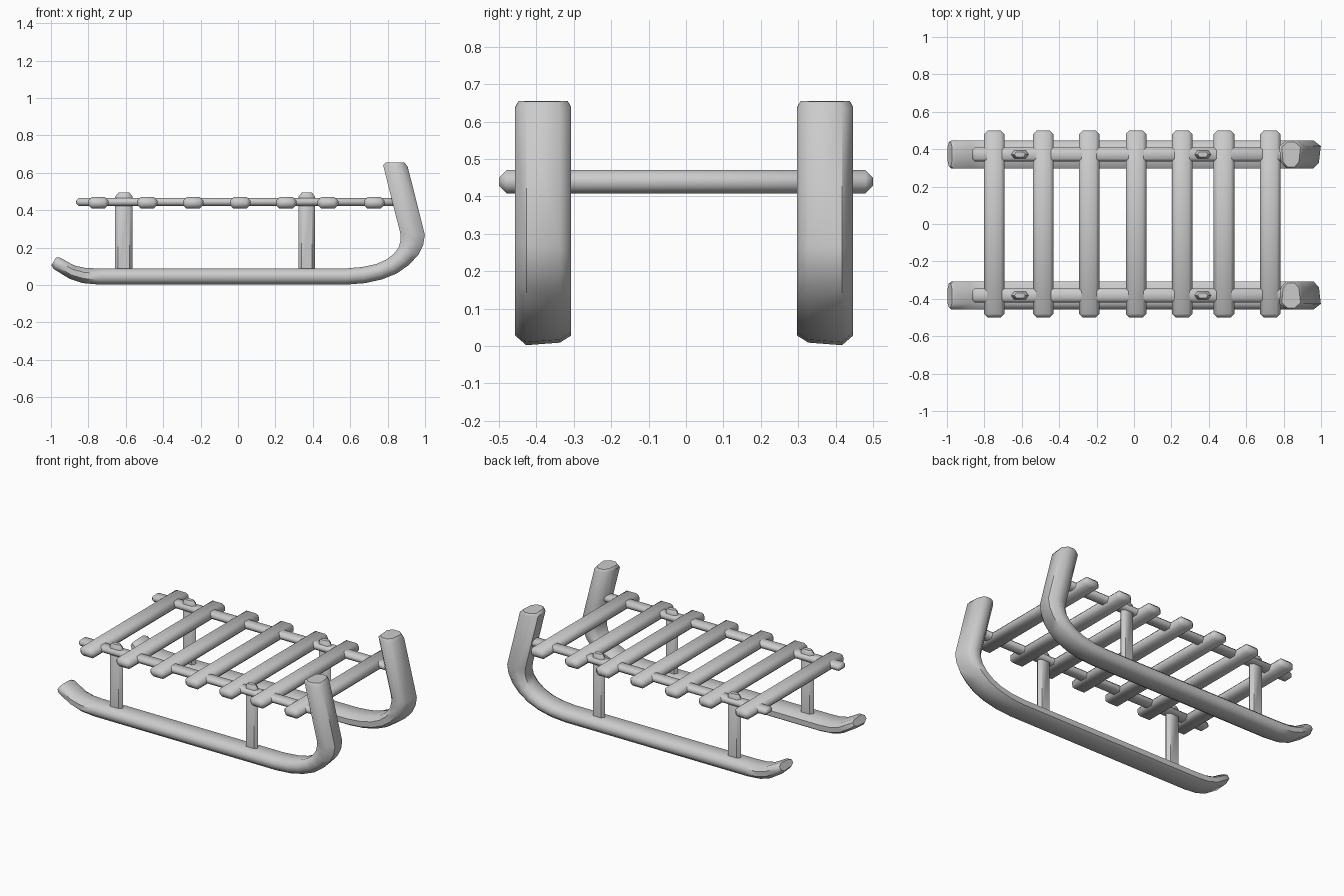
import bpy, bmesh, math

if "Cube" in bpy.data.objects:
    bpy.data.objects.remove(bpy.data.objects["Cube"])

YC = -0.005          # mirror plane of the runners
YR = 0.377           # runner distance from it


def finish(name, bm, angle=50):
    bmesh.ops.recalc_face_normals(bm, faces=bm.faces)
    me = bpy.data.meshes.new(name)
    bm.to_mesh(me)
    bm.free()
    ob = bpy.data.objects.new(name, me)
    bpy.context.collection.objects.link(ob)
    bpy.ops.object.select_all(action='DESELECT')
    ob.select_set(True)
    bpy.context.view_layer.objects.active = ob
    bpy.ops.object.shade_smooth_by_angle(angle=math.radians(angle))
    return ob


def loft(name, rings):
    bm = bmesh.new()
    rows = [[bm.verts.new(p) for p in ring] for ring in rings]
    n = len(rows[0])
    for a, b in zip(rows, rows[1:]):
        for i in range(n):
            j = (i + 1) % n
            bm.faces.new((a[i], a[j], b[j], b[i]))
    bm.faces.new(rows[0])
    bm.faces.new(rows[-1])
    return finish(name, bm)


def bar(name, lo, hi, bevel):
    bm = bmesh.new()
    bmesh.ops.create_cube(bm, size=1)
    for v in bm.verts:
        v.co = [(lo[k] + hi[k]) / 2 + v.co[k] * (hi[k] - lo[k]) for k in range(3)]
    bmesh.ops.bevel(bm, geom=bm.edges[:], offset=bevel, segments=1, affect='EDGES')
    return finish(name, bm)


# Runner side profile: outer (x, z), inner (x, z), width factor
profile = [
    (-0.998, 0.105, -0.972, 0.148, 0.85),
    (-0.985, 0.085, -0.955, 0.148, 1),
    (-0.90, 0.033, -0.875, 0.104, 1),
    (-0.83, 0.010, -0.815, 0.091, 1),
    (-0.74, 0.002, -0.74, 0.088, 1),
    (0.58, 0.002, 0.57, 0.088, 1),
    (0.68, 0.010, 0.665, 0.096, 1),
    (0.77, 0.030, 0.74, 0.112, 1),
    (0.85, 0.062, 0.795, 0.137, 1),
    (0.915, 0.108, 0.835, 0.168, 1),
    (0.963, 0.160, 0.86, 0.203, 1),
    (0.99, 0.213, 0.869, 0.238, 1),
    (0.999, 0.268, 0.868, 0.275, 1),
    (0.907, 0.634, 0.776, 0.640, 1),
    (0.890, 0.654, 0.790, 0.655, 0.88),
]
# Cross-section: depth fraction, sideways offset (positive is outward)
section = [(0, 0.045), (0.3, 0.075), (0.7, 0.075), (1, 0.045),
           (0.93, -0.045), (0.7, -0.075), (0.3, -0.075), (0.08, -0.045)]

for side, s in (("left", 1), ("right", -1)):
    y = YC + s * YR
    # Curved runner
    loft(side + "_runner",
         [[(ox + (ix - ox) * t, y + s * w * k, oz + (iz - oz) * t)
           for t, w in section] for ox, oz, ix, iz, k in profile])
    # Long rail under the slats
    bar(side + "_rail", (-0.865, y - 0.037, 0.423), (0.86, y + 0.037, 0.465), 0.014)
    # Flattened posts with a tapered tip showing above the rail
    for label, x, h in (("rear", -0.61, 0.047), ("front", 0.368, 0.044)):
        rings = []
        for z, f in ((0.06, 1), (0.472, 1), (0.494, 0.62)):
            outline = [(-h, 0), (-0.65 * h, -0.022), (0.65 * h, -0.022),
                       (h, 0), (0.65 * h, 0.022), (-0.65 * h, 0.022)]
            rings.append([(x + px * f, y + py * f, z) for px, py in outline])
        loft(f"{side}_{label}_post", rings)

# Seat slats
for i, x in enumerate((-0.747, -0.485, -0.24, 0.011, 0.257, 0.481, 0.728)):
    bar(f"slat_{i + 1}", (x - 0.055, -0.5, 0.408), (x + 0.055, 0.5, 0.470), 0.02)
